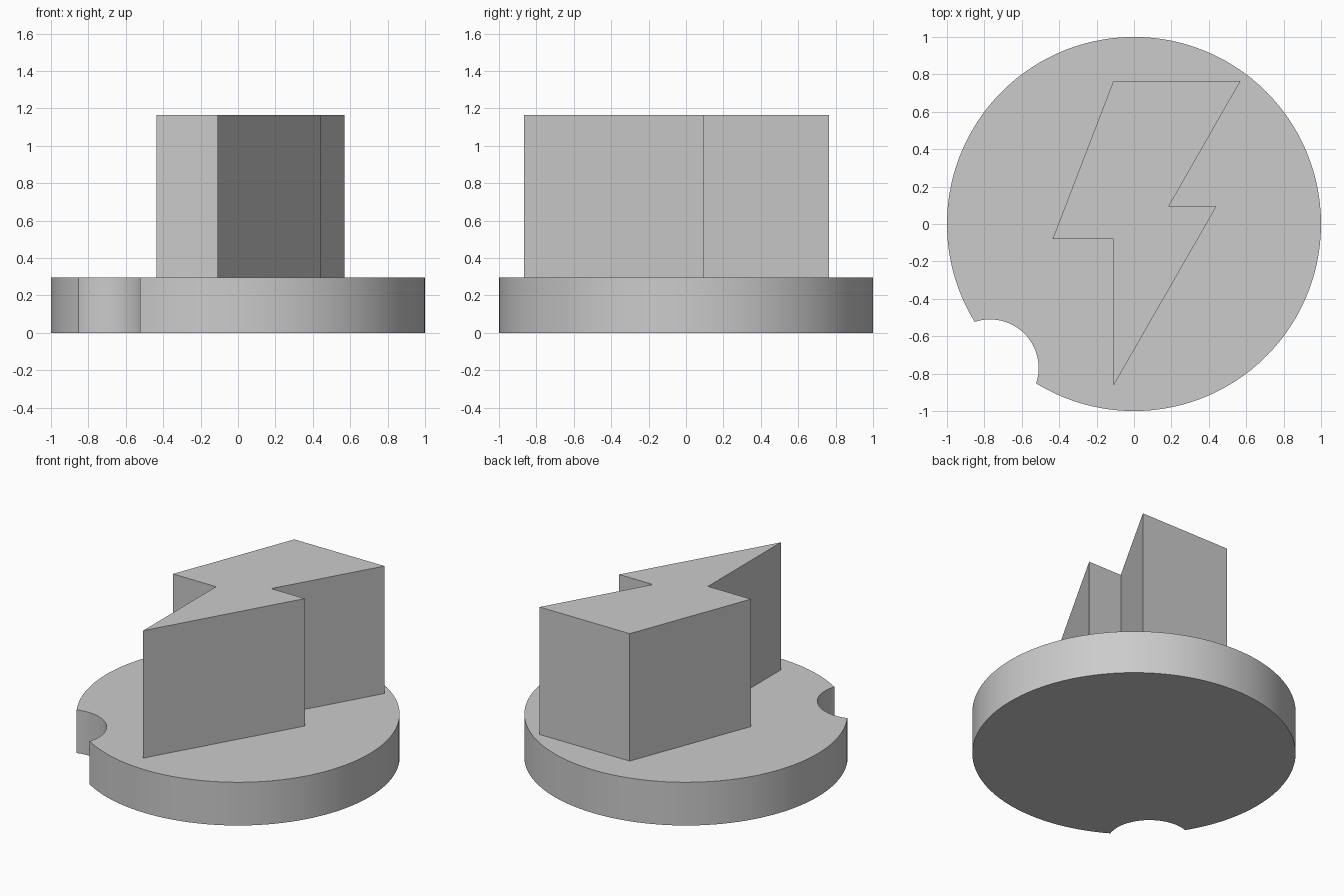
import bpy
import bmesh
from math import acos, atan2, cos, sin, hypot, pi, radians

cube = bpy.data.objects.get("Cube")
if cube:
    bpy.data.objects.remove(cube, do_unlink=True)

grey = bpy.data.materials.new("plain grey")
grey.use_nodes = True
colour = (0.6, 0.6, 0.6, 1.0)
grey.diffuse_color = colour
grey.node_tree.nodes["Principled BSDF"].inputs["Base Color"].default_value = colour


def arc(cx, cy, radius, start, end, steps):
    """Points along a circular arc from start to end angle."""
    angles = [start + (end - start) * i / steps for i in range(steps + 1)]
    return [(cx + radius * cos(a), cy + radius * sin(a)) for a in angles]


def extrude_outline(name, outline, bottom, top):
    """Closed flat outline raised into a solid."""
    bm = bmesh.new()
    face = bm.faces.new([bm.verts.new((x, y, bottom)) for x, y in outline])
    raised = bmesh.ops.extrude_face_region(bm, geom=[face])["geom"]
    verts = [v for v in raised if isinstance(v, bmesh.types.BMVert)]
    bmesh.ops.translate(bm, verts=verts, vec=(0, 0, top - bottom))
    bmesh.ops.recalc_face_normals(bm, faces=bm.faces)
    mesh = bpy.data.meshes.new(name)
    bm.to_mesh(mesh)
    bm.free()
    mesh.materials.append(grey)
    obj = bpy.data.objects.new(name, mesh)
    bpy.context.collection.objects.link(obj)
    return obj


base_top = 0.295

# Round base with a circular bite out of its front right rim
notch, notch_r = -0.77, 0.26
dist = hypot(notch, notch)
toward = atan2(notch, notch)
rim_half = acos((dist**2 + 1 - notch_r**2) / (2 * dist))
bite_half = acos((dist**2 + notch_r**2 - 1) / (2 * dist * notch_r))
rim = arc(0, 0, 1, toward + rim_half, toward + 2 * pi - rim_half, 128)
bite = arc(notch, notch, notch_r, pi / 4 + bite_half, pi / 4 - bite_half, 32)
base = extrude_outline("round_base", rim + bite[1:-1], 0, base_top)

# Zigzag bolt block standing on the base
bolt = [(-0.11, 0.765), (0.57, 0.765), (0.185, 0.093), (0.44, 0.093),
        (-0.11, -0.865), (-0.11, -0.08), (-0.435, -0.08)]
extrude_outline("zigzag_block", bolt, base_top - 0.01, 1.165)

# Smooth curved walls, crisp edges
bpy.ops.object.select_all(action="DESELECT")
base.select_set(True)
bpy.context.view_layer.objects.active = base
bpy.ops.object.shade_smooth_by_angle(angle=radians(30))
